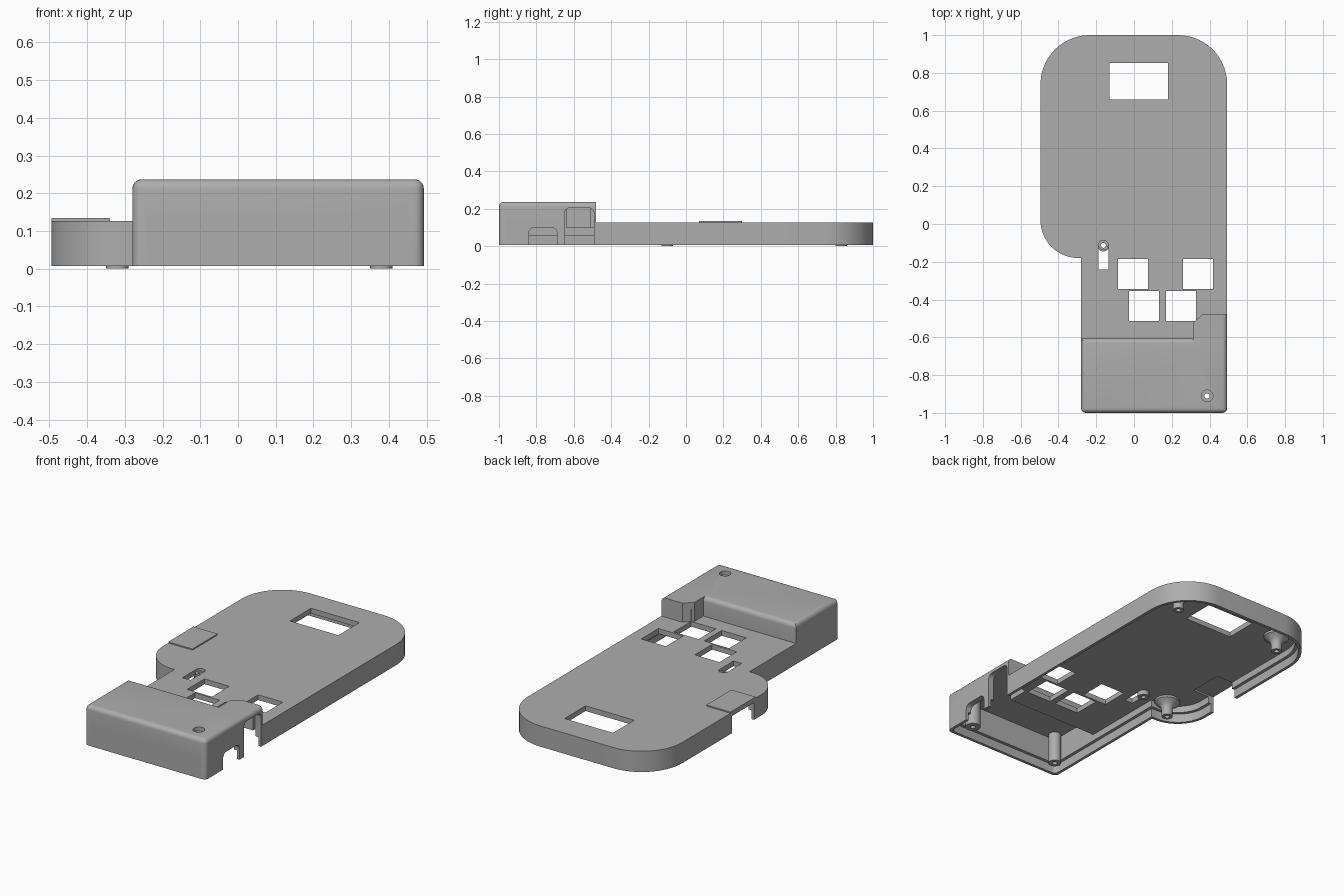
import bpy, bmesh, math
from mathutils import Vector

old = bpy.data.objects.get("Cube")
if old:
    bpy.data.objects.remove(old, do_unlink=True)

GREY = (0.42, 0.42, 0.42, 1)
grey = bpy.data.materials.new("grey_plastic")
grey.use_nodes = True
grey.diffuse_color = GREY
grey.node_tree.nodes["Principled BSDF"].inputs["Base Color"].default_value = GREY

WALL, LIP = 0.035, 0.017
Z0, DECK, ROOF = 0.007, 0.127, 0.237
LEFT, RIGHT, NECK = -0.495, 0.493, -0.28


def finish(name, bm):
    bmesh.ops.recalc_face_normals(bm, faces=bm.faces)
    me = bpy.data.meshes.new(name)
    bm.to_mesh(me)
    bm.free()
    me.materials.append(grey)
    ob = bpy.data.objects.new(name, me)
    bpy.context.collection.objects.link(ob)
    return ob


def prism(name, pts, lo, hi, axis="z"):
    """Extrude a 2D outline along z, or along x when the outline is (y, z)."""
    bm = bmesh.new()
    place = (lambda p: (p[0], p[1], lo)) if axis == "z" else (lambda p: (lo, p[0], p[1]))
    face = bm.faces.new([bm.verts.new(place(p)) for p in pts])
    top = bmesh.ops.extrude_face_region(bm, geom=[face])["geom"]
    move = Vector((0, 0, hi - lo)) if axis == "z" else Vector((hi - lo, 0, 0))
    bmesh.ops.translate(bm, verts=[g for g in top if isinstance(g, bmesh.types.BMVert)], vec=move)
    return finish(name, bm)


def rect(x0, x1, y0, y1):
    return [(x0, y0), (x1, y0), (x1, y1), (x0, y1)]


def box(name, x0, x1, y0, y1, z0, z1):
    return prism(name, rect(x0, x1, y0, y1), z0, z1)


def arc(cx, cy, r, start, sweep=90, steps=14):
    angles = [math.radians(start + sweep * i / steps) for i in range(steps + 1)]
    return [(cx + r * math.cos(a), cy + r * math.sin(a)) for a in angles]


def outline(d):
    """Case footprint, moved inwards by d."""
    big, small, tiny = 0.26, 0.2, 0.04
    return (arc(RIGHT - big, 1 - big, big - d, 0)
            + arc(LEFT + big, 1 - big, big - d, 90)
            + arc(LEFT + small, -0.18 + small, small - d, 180)
            + [(NECK + d, -0.18 + d)]
            + arc(NECK + tiny, -1 + tiny, tiny - d, 180, steps=4)
            + arc(RIGHT - tiny, -1 + tiny, tiny - d, 270, steps=4))


def bevel(ob, test, width=0.025):
    """Round the edges whose two ends pass the test."""
    bm = bmesh.new()
    bm.from_mesh(ob.data)
    edges = [e for e in bm.edges if test(e.verts[0].co, e.verts[1].co)]
    bmesh.ops.bevel(bm, geom=edges, offset=width, segments=5, profile=0.5, affect="EDGES")
    bm.to_mesh(ob.data)
    bm.free()


def combine(ob, other, op):
    mod = ob.modifiers.new(op.lower(), "BOOLEAN")
    mod.operation, mod.solver, mod.object = op, "EXACT", other
    bpy.context.view_layer.objects.active = ob
    bpy.ops.object.modifier_apply(modifier=mod.name)
    bpy.data.objects.remove(other, do_unlink=True)


def lathe(name, x, y, profile, n=28):
    """Spin a closed (radius, z) profile about a vertical axis."""
    bm = bmesh.new()
    rings = [[bm.verts.new((x + r * math.cos(math.tau * i / n), y + r * math.sin(math.tau * i / n), z))
              for i in range(n)] for r, z in profile]
    for a, b in zip(rings, rings[1:] + rings[:1]):
        for i in range(n):
            j = (i + 1) % n
            bm.faces.new((a[i], a[j], b[j], b[i]))
    return finish(name, bm)


# Outer body: flat deck, tall front housing and its corner extension
case = prism("case_shell", outline(0), Z0, DECK)
housing = box("housing", NECK, RIGHT, -1, -0.605, Z0, ROOF)
bevel(housing, lambda a, b: (a.z > 0.2 and b.z > 0.2) or (a.y < -0.9 and b.y < -0.9 and abs(a.z - b.z) > 0.1))
extension = prism("extension", [(0.313, -0.68), (RIGHT, -0.68), (RIGHT, -0.48), (0.36, -0.48), (0.313, -0.525)],
                  Z0, ROOF)
bevel(extension, lambda a, b: min(a.z, b.z) > 0.2 and min(a.x, b.x) > RIGHT - 0.001)
connector_tab = box("connector_tab", LEFT, -0.34, 0.07, 0.3, 0.08, 0.134)
for part in (housing, extension, connector_tab):
    combine(case, part, "UNION")

# Hollow inside with a stepped lip around the rim
cutters = [
    prism("cavity", outline(WALL), -0.1, DECK - 0.03),
    prism("lip_step", outline(LIP), -0.12, 0.058),
    box("housing_cavity", NECK + WALL, RIGHT - WALL, -1 + WALL, -0.64, -0.08, ROOF - 0.03),
    box("extension_cavity", 0.345, RIGHT - WALL, -0.72, -0.51, -0.09, ROOF - 0.03),
    box("tab_recess", LEFT + 0.02, -0.355, 0.085, 0.285, -0.07, 0.106),
    box("connector_gap", LEFT - 0.1, LEFT + 0.06, 0.085, 0.285, -0.11, 0.106),
]

# Screen window and four button openings
cutters.append(box("screen_window", -0.13, 0.18, 0.66, 0.852, 0.02, 0.2))
for x, y in ((-0.005, -0.265), (0.338, -0.265), (0.053, -0.435), (0.248, -0.435)):
    h = 0.079
    cutters.append(box("button_opening", x - h, x + h, y - h, y + h, 0.02, 0.2))

# Round-ended slot for the indicator, and the screw hole in the housing roof
LAMP = (-0.162, -0.113)
cutters.append(prism("indicator_slot", arc(*LAMP, 0.026, 0, 180) + [(-0.188, -0.24), (-0.136, -0.24)], 0.02, 0.2))
SCREW = (0.387, -0.91)
cutters.append(prism("screw_hole", arc(*SCREW, 0.031, 0, 348, 29), 0.15, 0.3))

# Arched cable openings in the left wall
for y0, y1, top in ((-0.84, -0.69, 0.1), (-0.65, -0.492, 0.205)):
    r = 0.03
    arch = [(y0, -0.13), (y1, -0.13)] + arc(y1 - r, top - r, r, 0, steps=6) + arc(y0 + r, top - r, r, 90, steps=6)
    cutters.append(prism("cable_opening", arch, RIGHT - 0.04, RIGHT + 0.1, "x"))

for cutter in cutters:
    combine(case, cutter, "DIFFERENCE")

parts = [case]

# Flared standoffs under the deck
for x, y in ((-0.32, -0.1), (-0.32, 0.83), (0.38, 0.83)):
    parts.append(lathe("deck_standoff", x, y, [(0.014, 0), (0.03, 0), (0.03, 0.045), (0.04, 0.065),
                                               (0.07, 0.085), (0.07, 0.1), (0.014, 0.1)]))

# Housing posts, one with a countersunk through hole
parts.append(lathe("screw_post", *SCREW, [(0.014, 0.03), (0.042, 0.03), (0.042, 0.215), (0.014, 0.215)]))
parts.append(lathe("corner_post", -0.21, -0.925, [(0.014, 0.03), (0.035, 0.03), (0.035, 0.215), (0.014, 0.215)]))

# Indicator holder
parts.append(lathe("indicator_ring", *LAMP, [(0.013, 0.07), (0.032, 0.07), (0.032, 0.098),
                                             (0.026, 0.098), (0.026, 0.112), (0.013, 0.112)]))

bpy.ops.object.select_all(action="DESELECT")
for part in parts:
    part.select_set(True)
bpy.context.view_layer.objects.active = case
bpy.ops.object.shade_smooth_by_angle(angle=math.radians(30))
